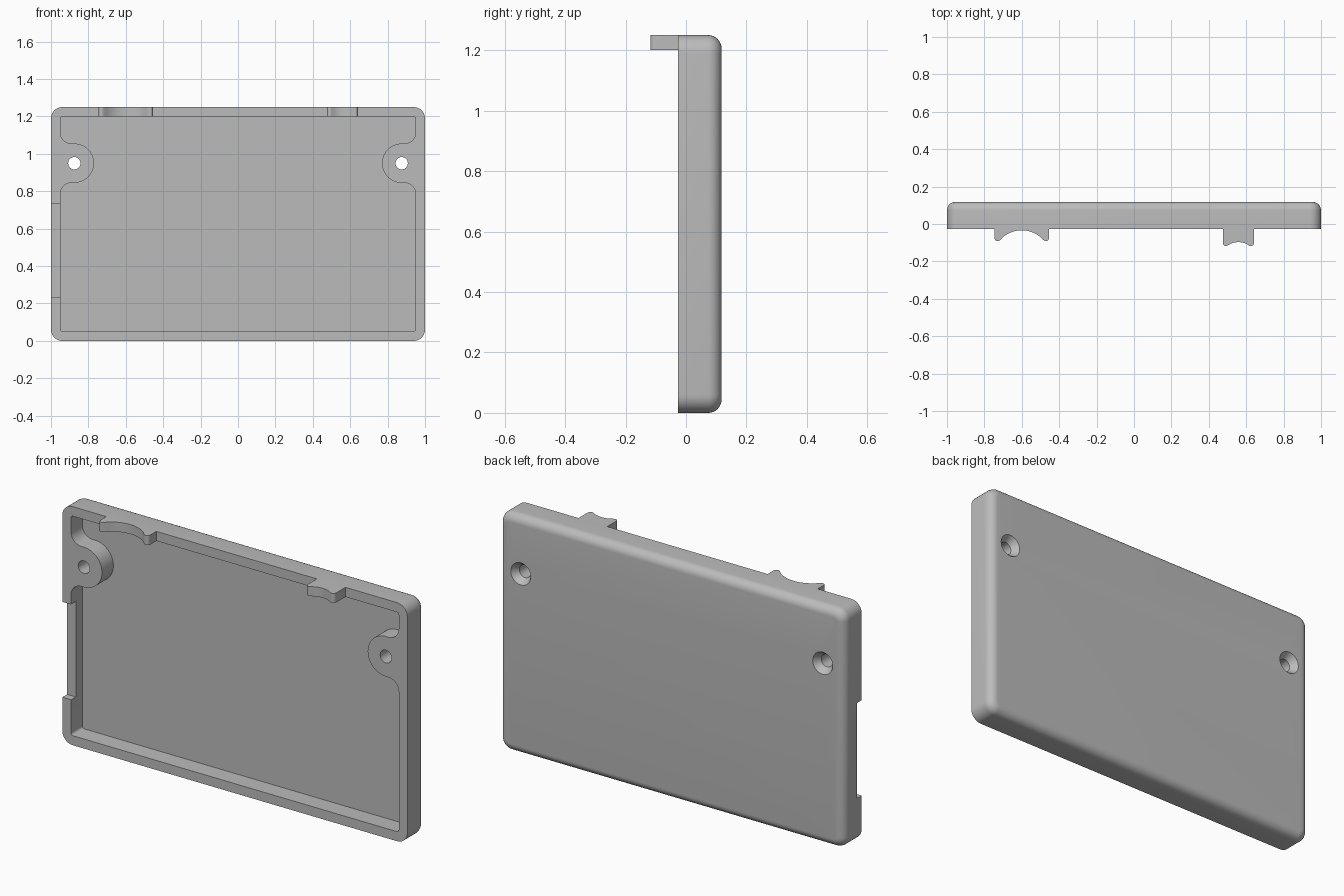
import bpy, bmesh
from math import cos, sin, radians
from mathutils import Matrix, Vector

if "Cube" in bpy.data.objects:
    bpy.data.objects.remove(bpy.data.objects["Cube"], do_unlink=True)

FRONT, BACK, HEIGHT = -0.026, 0.118, 1.25
WALL, FLOOR = 0.05, 0.068
BOSS_X, BOSS_Z, BOSS_R = 0.875, 0.95, 0.105

grey = bpy.data.materials.new("Grey plastic")
grey.use_nodes = True
grey.diffuse_color = (0.5, 0.5, 0.5, 1)
grey.node_tree.nodes["Principled BSDF"].inputs["Base Color"].default_value = grey.diffuse_color


def to_object(name, bm):
    bmesh.ops.recalc_face_normals(bm, faces=bm.faces)
    mesh = bpy.data.meshes.new(name)
    bm.to_mesh(mesh)
    bm.free()
    mesh.materials.append(grey)
    obj = bpy.data.objects.new(name, mesh)
    bpy.context.collection.objects.link(obj)
    return obj


def arc(cx, cy, r, start, end, steps=10):
    angles = [radians(start + (end - start) * i / steps) for i in range(steps + 1)]
    return [(cx + r * cos(a), cy + r * sin(a)) for a in angles]


def prism(name, outline, place, direction):
    bm = bmesh.new()
    face = bm.faces.new([bm.verts.new(place(a, b)) for a, b in outline])
    new = bmesh.ops.extrude_face_region(bm, geom=[face])["geom"]
    moved = [v for v in new if isinstance(v, bmesh.types.BMVert)]
    bmesh.ops.translate(bm, verts=moved, vec=direction)
    return to_object(name, bm)


def box(bm, low, high):
    low, high = Vector(low), Vector(high)
    matrix = Matrix.Translation((low + high) / 2) @ Matrix.Diagonal((*(high - low), 1))
    bmesh.ops.create_cube(bm, size=1, matrix=matrix)


def activate(obj):
    bpy.ops.object.select_all(action="DESELECT")
    obj.select_set(True)
    bpy.context.view_layer.objects.active = obj


def cut(target, cutter):
    cutter.hide_render = True
    activate(target)
    mod = target.modifiers.new("Cut", "BOOLEAN")
    mod.operation, mod.solver, mod.object = "DIFFERENCE", "EXACT", cutter
    bpy.ops.object.modifier_apply(modifier=mod.name)
    bpy.data.objects.remove(cutter, do_unlink=True)


# Outer body: rounded corners, then a rounded back rim
bm = bmesh.new()
box(bm, (-1, FRONT, 0), (1, BACK, HEIGHT))
corners = [e for e in bm.edges if abs(e.verts[0].co.y - e.verts[1].co.y) > 0.01]
bmesh.ops.bevel(bm, geom=corners, offset=0.06, segments=8, profile=0.5, affect="EDGES")
rim = [e for e in bm.edges if all(v.co.y > BACK - 0.001 for v in e.verts)]
bmesh.ops.bevel(bm, geom=rim, offset=0.045, segments=8, profile=0.5, affect="EDGES")
cover = to_object("cover_shell", bm)

# Cavity, leaving a screw boss on each side wall
side, blend, small = 1 - WALL, 0.06, 0.012
top = HEIGHT - WALL
half = arc(side - small, WALL + small, small, -90, 0, 4)
half += arc(side - blend, BOSS_Z - BOSS_R - blend, blend, 0, 90)
half += arc(BOSS_X, BOSS_Z, BOSS_R, 270, 90, 28)
half += arc(side - blend, BOSS_Z + BOSS_R + blend, blend, 270, 360)
half += arc(side - small, top - small, small, 0, 90, 4)
outline = half + [(-x, z) for x, z in reversed(half)]
cut(cover, prism("cavity_cutter", outline,
                 lambda x, z: (x, FRONT - 0.1, z), (0, FLOOR - FRONT + 0.1, 0)))

# Notch in the right wall
bm = bmesh.new()
box(bm, (-1.1, FRONT - 0.1, 0.235), (-0.9, FRONT + 0.04, 0.735))
cut(cover, to_object("notch_cutter", bm))

# Countersunk screw holes
for sx in (-1, 1):
    bm = bmesh.new()
    profile = [(0, FRONT - 0.1), (0.033, FRONT - 0.1), (0.033, BACK - 0.035),
               (0.058, BACK), (0.058, BACK + 0.1), (0, BACK + 0.1)]
    verts = [bm.verts.new((sx * BOSS_X + r, y, BOSS_Z)) for r, y in profile]
    edges = [bm.edges.new(pair) for pair in zip(verts, verts[1:])]
    bmesh.ops.spin(bm, geom=verts + edges, cent=(sx * BOSS_X, 0, BOSS_Z),
                   axis=(0, 1, 0), angle=radians(360), steps=32)
    bmesh.ops.remove_doubles(bm, verts=bm.verts, dist=0.0001)
    cut(cover, to_object("screw_hole_cutter", bm))


# Top tabs: two rounded prongs around a concave saddle
def tab(name, cx, half_width, tip, saddle, saddle_half, saddle_end):
    r = 0.016
    sag = saddle - saddle_end
    radius = (saddle_half ** 2 + sag ** 2) / (2 * sag)
    right = []
    for i in range(9):
        x = saddle_half * i / 8
        right.append((x, saddle - radius + (radius ** 2 - x ** 2) ** 0.5))
    right += arc(half_width - r, tip + r, r, 235, 360, 8)
    right.append((half_width, FRONT))
    left = [(-x, y) for x, y in reversed(right[1:])]
    points = [(cx + x, y) for x, y in left + right]
    return prism(name, points, lambda x, y: (x, y, HEIGHT - WALL), (0, 0, WALL))


wide_tab = tab("wide_tab", -0.6, 0.145, -0.092, -0.034, 0.1, -0.07)
narrow_tab = tab("narrow_tab", 0.558, 0.083, -0.118, -0.097, 0.042, -0.106)

for obj in (cover, wide_tab, narrow_tab):
    activate(obj)
    bpy.ops.object.shade_smooth_by_angle(angle=radians(30))
